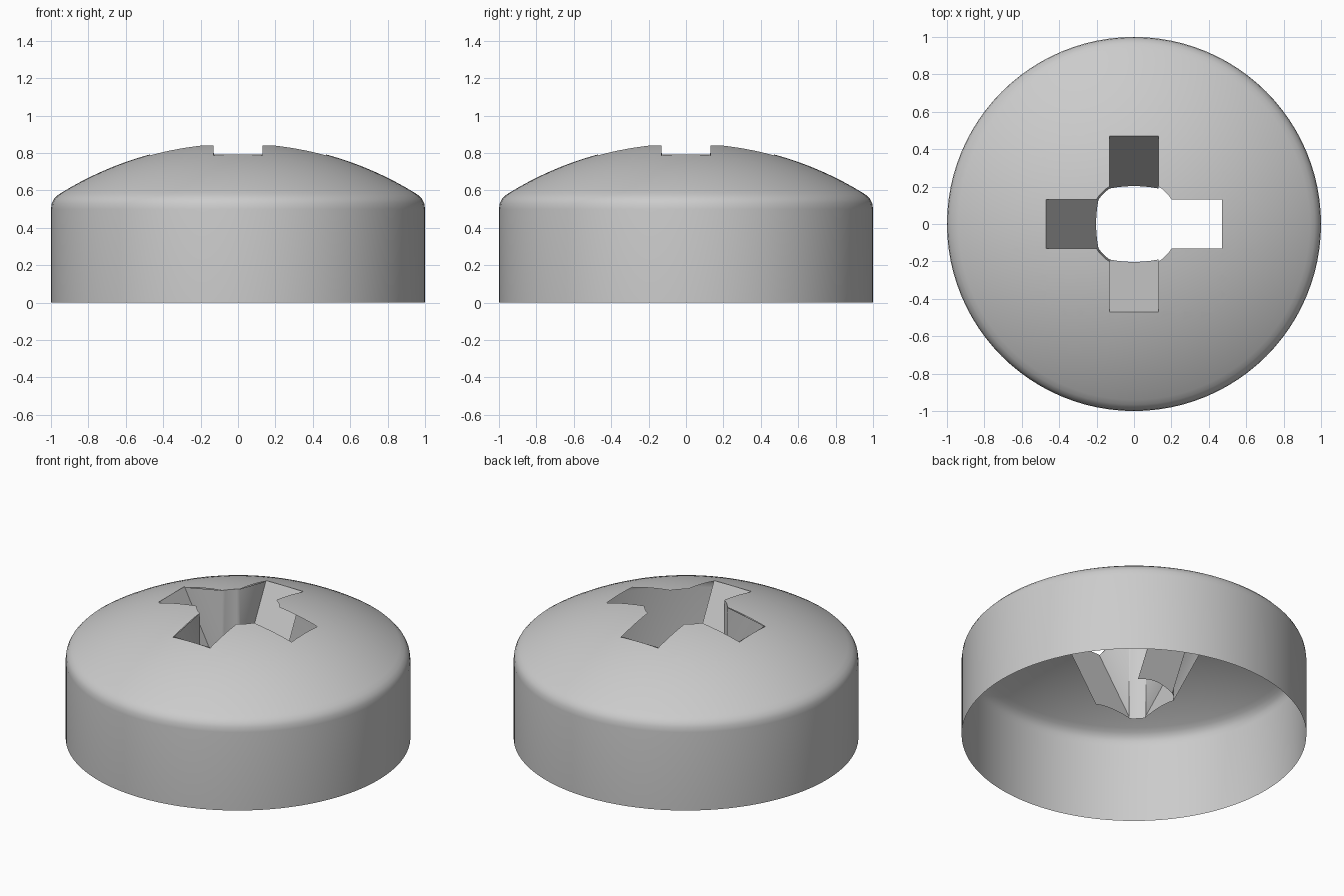
import bpy, bmesh, math
from mathutils import Vector

cube = bpy.data.objects.get("Cube")
if cube:
    bpy.data.objects.remove(cube)

HALF, REACH, HUB = 0.13, 0.47, 0.24     # slot half width, arm length, centre radius
FLOOR, TIP = 0.24, 0.19                 # recess bottom height and arm radius there
R, APEX = 1.8, 0.855                    # dome sphere


def dome_z(r):
    return APEX - R + math.sqrt(R * R - r * r)


steel = bpy.data.materials.new("grey_steel")
steel.use_nodes = True
grey = (0.6, 0.6, 0.6, 1)
steel.diffuse_color = grey
steel.node_tree.nodes["Principled BSDF"].inputs["Base Color"].default_value = grey


def make_object(name, bm):
    mesh = bpy.data.meshes.new(name)
    bm.to_mesh(mesh)
    bm.free()
    mesh.materials.append(steel)
    obj = bpy.data.objects.new(name, mesh)
    bpy.context.collection.objects.link(obj)
    bpy.ops.object.select_all(action='DESELECT')
    obj.select_set(True)
    bpy.context.view_layer.objects.active = obj
    bpy.ops.object.shade_smooth_by_angle(angle=math.radians(30))
    return obj


# Open-bottomed domed shell, spun from a profile
profile = [(HUB + (0.94 - HUB) * i / 14, dome_z(HUB + (0.94 - HUB) * i / 14)) for i in range(15)]
profile += [(0.966, 0.573), (0.985, 0.553), (0.996, 0.53), (1, 0.5), (1, 0)]
bm = bmesh.new()
verts = [bm.verts.new((r, 0, z)) for r, z in profile]
edges = [bm.edges.new(pair) for pair in zip(verts, verts[1:])]
bmesh.ops.spin(bm, geom=verts + edges, axis=(0, 0, 1), cent=(0, 0, 0),
               angle=math.tau, steps=96, use_duplicate=False)
bmesh.ops.remove_doubles(bm, verts=bm.verts, dist=1e-4)

# Cross-shaped opening in the crown
for axis in (Vector((1, 0, 0)), Vector((0, 1, 0))):
    for d in (-REACH, -HALF, HALF, REACH):
        near = [f for f in bm.faces if f.calc_center_median().xy.length < 0.65]
        geom = set(near) | {e for f in near for e in f.edges} | {v for f in near for v in f.verts}
        bmesh.ops.bisect_plane(bm, geom=list(geom), plane_co=axis * d, plane_no=axis, dist=1e-5)


def in_slot(f):
    c = f.calc_center_median()
    small, large = sorted((abs(c.x), abs(c.y)))
    return small < HALF and large < REACH


bmesh.ops.delete(bm, geom=[f for f in bm.faces if in_slot(f)], context='FACES')
bmesh.ops.recalc_face_normals(bm, faces=bm.faces)
make_object("domed_head", bm)


def turned(points, turn):
    a = turn * math.pi / 2
    return [(x * math.cos(a) - y * math.sin(a), x * math.sin(a) + y * math.cos(a), z)
            for x, y, z in points]


def add_face(bm, points, turn):
    bm.faces.new([bm.verts.new(p) for p in turned(points, turn)])


# Sloped arm ends, each with a shallow scalloped lower edge
for name, turn in (("back_slot_end", 1), ("right_slot_end", 2), ("front_slot_end", 3)):
    bm = bmesh.new()
    slope = (REACH - TIP) / (dome_z(REACH) - FLOOR)
    lower = []
    for i in range(9):
        t = i / 4 - 1
        rise = 0.025 * (1 - t * t)
        lower.append((TIP + rise * slope, t * HALF, FLOOR + rise))
    add_face(bm, [(REACH, HALF, dome_z(REACH)), (REACH, -HALF, dome_z(REACH))] + lower, turn)
    make_object(name, bm)

# Slot side walls with the tapered rounded corner between two arms
SHOULDER = math.sqrt(HUB ** 2 - HALF ** 2)
for name, turn in (("back_right_slot_corner", 1), ("front_right_slot_corner", 2)):
    bm = bmesh.new()
    top = dome_z(HUB)
    wall = [(REACH, HALF, dome_z(math.hypot(REACH, HALF))), (SHOULDER, HALF, top), (TIP, HALF, FLOOR)]
    add_face(bm, wall, turn)
    add_face(bm, [(y, x, z) for x, y, z in reversed(wall)], turn)
    start = math.atan2(HALF, SHOULDER)
    sweep = math.pi / 2 - 2 * start
    low = math.hypot(TIP, HALF)
    for i in range(6):
        a, b = (start + sweep * k / 6 for k in (i, i + 1))
        add_face(bm, [(r * math.cos(t), r * math.sin(t), z)
                      for r, t, z in ((HUB, a, top), (HUB, b, top), (low, b, FLOOR), (low, a, FLOOR))], turn)
    bmesh.ops.remove_doubles(bm, verts=bm.verts, dist=1e-4)
    make_object(name, bm)
